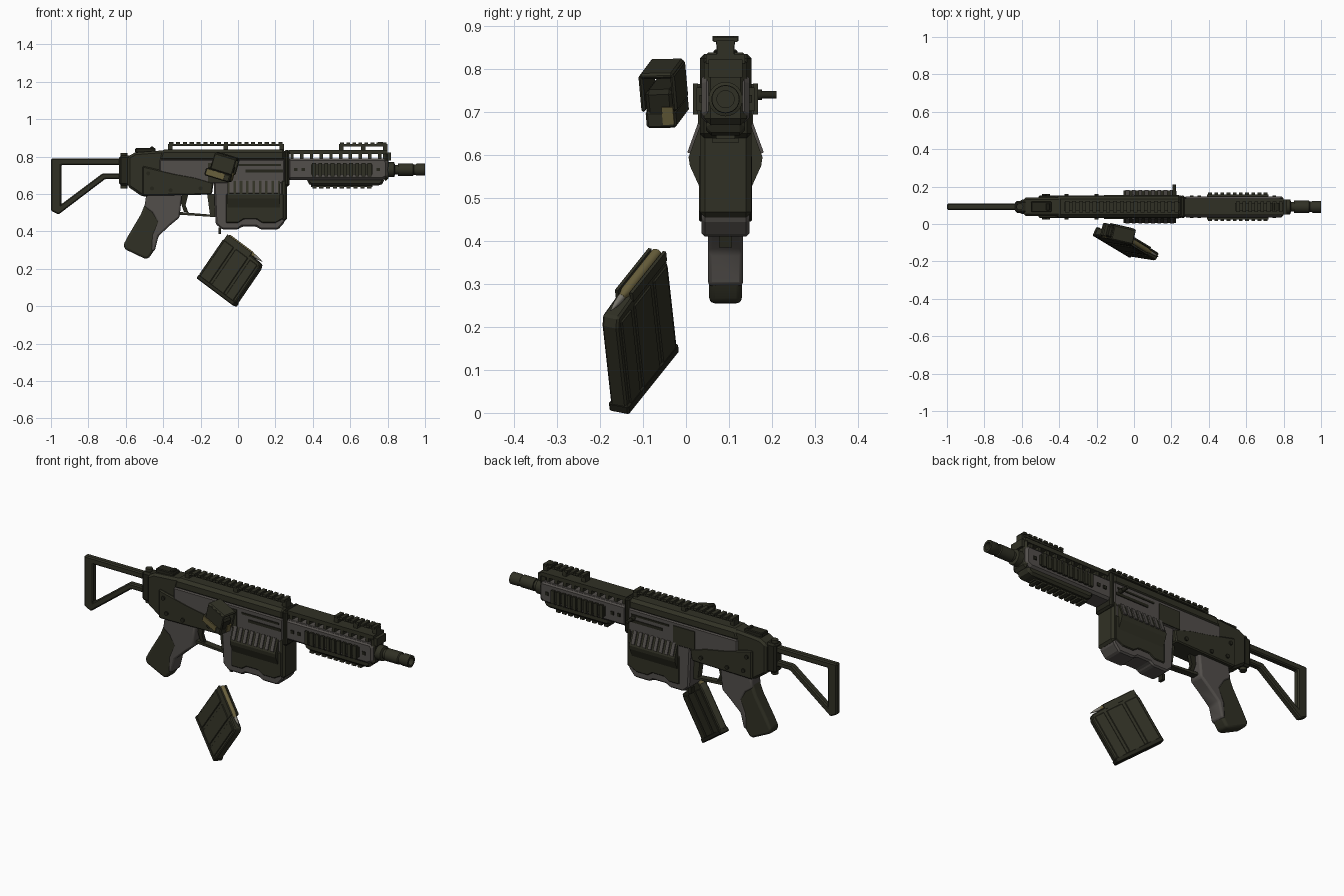
import bpy, bmesh, math
from mathutils import Matrix, Vector

cube = bpy.data.objects.get("Cube")
if cube:
    bpy.data.objects.remove(cube, do_unlink=True)


def material(name, red, green, blue):
    mat = bpy.data.materials.new(name)
    mat.use_nodes = True
    mat.diffuse_color = (red, green, blue, 1)
    mat.node_tree.nodes["Principled BSDF"].inputs["Base Color"].default_value = (red, green, blue, 1)
    return mat


OLIVE = material("dark olive", .03, .03, .018)
BLACK = material("blackened olive", .018, .018, .011)
GREY = material("warm grey", .085, .077, .07)
BRASS = material("dull brass", .14, .115, .045)
STEEL = material("bullet steel", .2, .19, .16)

CENTRE, BORE = .092, .73
GUN = Matrix.Translation((0, CENTRE, 0))


def finish(bm, name, mat, matrix=GUN, bevel=0, segments=1, smooth=False):
    bmesh.ops.recalc_face_normals(bm, faces=bm.faces)
    mesh = bpy.data.meshes.new(name)
    bm.to_mesh(mesh)
    bm.free()
    mesh.materials.append(mat)
    obj = bpy.data.objects.new(name, mesh)
    bpy.context.collection.objects.link(obj)
    obj.matrix_world = matrix
    if bevel:
        mod = obj.modifiers.new("edge bevel", "BEVEL")
        mod.width, mod.segments, mod.limit_method = bevel, segments, "ANGLE"
    if smooth:
        bpy.ops.object.select_all(action="DESELECT")
        obj.select_set(True)
        bpy.context.view_layer.objects.active = obj
        bpy.ops.object.shade_smooth_by_angle(angle=math.radians(40))
    return obj


def prism(name, mat, points, half, **options):
    """Side outline in x and z, thickened both ways along y."""
    bm = bmesh.new()
    rings = [[bm.verts.new((x, side * half, z)) for x, z in points] for side in (-1, 1)]
    bm.faces.new(rings[0])
    bm.faces.new(rings[1])
    for i in range(len(points)):
        j = (i + 1) % len(points)
        bm.faces.new((rings[0][i], rings[0][j], rings[1][j], rings[1][i]))
    return finish(bm, name, mat, **options)


def boxes(name, mat, spans, **options):
    """Several boxes in one object, each as (x0, x1, y0, y1, z0, z1)."""
    bm = bmesh.new()
    for x0, x1, y0, y1, z0, z1 in spans:
        size = Matrix.Diagonal((x1 - x0, y1 - y0, z1 - z0, 1))
        place = Matrix.Translation(((x0 + x1) / 2, (y0 + y1) / 2, (z0 + z1) / 2))
        bmesh.ops.create_cube(bm, size=1, matrix=place @ size)
    return finish(bm, name, mat, **options)


def tube(name, mat, profile, axis="X", sides=24, **options):
    """Round part from (position, radius) pairs along one axis."""
    bm = bmesh.new()
    turn = Matrix.Rotation(math.pi / 2, 4, "Y") if axis == "X" else Matrix.Rotation(-math.pi / 2, 4, "X")
    rings = []
    for along, radius in profile:
        angles = [math.tau * k / sides for k in range(sides)]
        rings.append([bm.verts.new(turn @ Vector((radius * math.cos(a), radius * math.sin(a), along)))
                      for a in angles])
    for low, high in zip(rings, rings[1:]):
        for i in range(sides):
            j = (i + 1) % sides
            bm.faces.new((low[i], low[j], high[j], high[i]))
    bm.faces.new(rings[0])
    bm.faces.new(rings[-1])
    return finish(bm, name, mat, smooth=True, **options)


def at(x, y, z):
    return Matrix.Translation((x, y, z))


def rail(name, start, end, base, top, half, count, angle=0, raised=False):
    """Toothed accessory rail; raised rails stand clear on end feet."""
    step = (end - start) / count
    floor = top - .02 if raised else base
    spans = [(start, end, -half * .75, half * .75, floor, top - .009)]
    for i in range(count):
        x = start + step * i
        spans.append((x + step * .2, x + step * .8, -half, half, top - .012, top))
    if raised:
        spans += [(x - .012, x + .012, -half * .7, half * .7, base, floor) for x in
                  (start + .012, (start + end) / 2, end - .012)]
    matrix = at(0, CENTRE, BORE) @ Matrix.Rotation(math.radians(angle), 4, "X")
    boxes(name, OLIVE, spans, matrix=matrix)


# Skeleton stock and its hinge
prism("stock_frame", OLIVE, [(-.62, .79), (-1, .79), (-1, .51), (-.96, .49), (-.71, .68), (-.6, .68), (-.6, .71),
      (-.725, .71), (-.945, .545), (-.945, .755), (-.62, .755)], .017, bevel=.006)
boxes("stock_hinge", BLACK, [(-.635, -.57, -.032, .032, .645, .805)], bevel=.01)
tube("hinge_pin", OLIVE, [(.63, .018), (.82, .018)], matrix=at(-.61, CENTRE, 0) @ Matrix.Rotation(-math.pi / 2, 4, "Y"))

# Receiver
prism("rear_receiver", OLIVE, [(-.59, .8), (-.55, .822), (-.36, .836), (-.36, .6), (-.51, .585), (-.59, .64)],
      .05, bevel=.012)
boxes("receiver_side", GREY, [(-.42, .25, -.059, .059, .655, .785)], bevel=.006)
prism("receiver_cover", OLIVE, [(-.43, .775), (.255, .775), (.255, .838), (-.41, .838)], .057, bevel=.016)
prism("lower_receiver", OLIVE, [(-.51, .59), (-.14, .597), (-.13, .66), (-.23, .69), (-.34, .71), (-.51, .75)],
      .061, bevel=.006)
boxes("rear_sight_base", BLACK, [(-.55, -.44, -.028, .028, .82, .845), (-.47, -.45, -.02, .02, .84, .853)], bevel=.004)
boxes("front_collar", BLACK, [(.245, .275, -.06, .06, .64, .835)], bevel=.01)
rail("receiver_rail", -.375, .245, .1, .147, .03, 17, raised=True)

# Side details repeated on both faces
for side, label in ((-1, "near"), (1, "far")):
    y = CENTRE + side * .06
    boxes("ejection_port_" + label, OLIVE, [(-.16, -.03, -.004, .004, .665, .765)], matrix=at(0, y, 0))
    boxes("receiver_slots_" + label, BLACK, [(0, .23, -.003, .003, .75, .76), (.04, .24, -.003, .003, .715, .73)],
          matrix=at(0, y, 0))
    for i, (x, z) in enumerate(((-.46, .63), (-.36, .62), (-.2, .63), (-.48, .71))):
        tube("pin_%s_%d" % (label, i), BLACK, [(-.005, .011), (.005, .011)], axis="Y", sides=12,
             matrix=at(x, y + side * .003, z))

# Charging handle
tube("charging_handle", BLACK, [(.05, .012), (.085, .012), (.085, .009), (.118, .009)], axis="Y", sides=12,
     matrix=at(.215, CENTRE, .74))

# Magazine housing with flared ribbed flanks
prism("magazine_housing", GREY, [(-.13, .67), (.25, .67), (.25, .45), (.215, .41), (.12, .41), (.1, .425), (.02, .425),
      (0, .41), (-.085, .41), (-.12, .44)], .056, bevel=.008)
boxes("housing_front", OLIVE, [(.225, .262, -.06, .06, .455, .68)], bevel=.012)
prism("housing_panel", OLIVE, [(-.065, .6), (.245, .6), (.245, .47), (.2, .445), (.13, .445), (.1, .465), (.03, .465),
      (0, .445), (-.065, .445)], .062, bevel=.004)
turned = GUN @ Matrix.Rotation(math.pi / 2, 4, "Z")
flare_outline = [(-.055, .68), (.055, .68), (.086, .595), (.083, .575), (.058, .52),
                 (-.058, .52), (-.083, .575), (-.086, .595)]
prism("housing_flare", OLIVE, flare_outline, .14, matrix=at(.085, 0, 0) @ turned)
for side, label in ((-1, "near"), (1, "far")):
    tilt = at(0, CENTRE + side * .072, .638) @ Matrix.Rotation(side * math.radians(20), 4, "X")
    bars = [(-.045 + i * .034, -.025 + i * .034, -.005, .005, -.036, .036) for i in range(8)]
    boxes("housing_ribs_" + label, GREY, bars, matrix=tilt)
boxes("magazine_catch", BLACK, [(-.105, -.09, -.015, .015, .385, .42)])

# Grip, trigger and guard
prism("grip", OLIVE, [(-.48, .59), (-.35, .59), (-.35, .47), (-.43, .38), (-.448, .3), (-.478, .255), (-.5, .255),
      (-.605, .305), (-.612, .33), (-.585, .38), (-.52, .49)], .038, bevel=.016, segments=3, smooth=True)
prism("grip_frame", GREY, [(-.49, .6), (-.3, .6), (-.312, .475), (-.36, .435), (-.425, .375), (-.445, .295),
      (-.465, .295), (-.46, .38), (-.43, .45), (-.46, .5), (-.5, .53)], .041, bevel=.01, segments=2, smooth=True)
prism("trigger_guard", OLIVE, [(-.325, .49), (-.1, .475), (-.1, .6), (-.165, .6), (-.15, .49), (-.325, .505)], .018)
prism("trigger", BLACK, [(-.3, .6), (-.265, .6), (-.28, .54), (-.265, .5), (-.29, .505), (-.305, .55)], .01)

# Handguard
prism("handguard_side", GREY, [(.265, .79), (.79, .79), (.8, .77), (.8, .69), (.77, .675), (.265, .675)], .056,
      bevel=.012)
prism("handguard_bottom", OLIVE, [(.37, .69), (.78, .69), (.78, .66), (.76, .645), (.39, .645), (.37, .66)], .045,
      bevel=.012)
vents = [(.28 + i * .052, .298 + i * .052, -.04, .04, .78, .822) for i in range(11)]
boxes("handguard_vents", OLIVE, vents + [(.27, .8, -.045, .045, .813, .835)])
boxes("handguard_end", OLIVE, [(.775, .805, -.05, .05, .67, .83)], bevel=.015)
boxes("handguard_lower_edge", GREY, [(.27, .79, -.048, .048, .78, .787)])
rail("front_sight_rail", .54, .8, .1, .145, .028, 8, raised=True)
rail("bottom_rail", .39, .72, .08, .102, .03, 9, angle=180)
for angle, label in ((90, "near"), (-90, "far")):
    rail("side_rail_" + label, .39, .72, .05, .076, .036, 10, angle=angle)
    side = -angle / 90
    boxes("handguard_bolts_" + label, BLACK, [(x, x + .018, -.004, .004, .722, .74) for x in (.3, .34, .74)],
          matrix=at(0, CENTRE + side * .057, 0))
prism("front_sight_post", BLACK, [(.73, .86), (.79, .86), (.775, .877), (.75, .877)], .02)

# Barrel and muzzle
tube("barrel", OLIVE, [(.25, .027), (.8, .027), (.8, .04), (.835, .04), (.84, .026), (.855, .026), (.855, .033),
     (.935, .033), (.94, .028), (.95, .028), (.955, .032), (1, .032), (1, .02), (.95, .02)],
     matrix=at(0, CENTRE, BORE))


def frame(origin, along, up):
    """Local axes: x along, z up, both straightened to right angles."""
    x = Vector(along).normalized()
    y = Vector(up).cross(x).normalized()
    z = x.cross(y)
    return at(*origin) @ Matrix((x, y, z)).transposed().to_4x4()


# Loose magazine with its top cartridge
MAG = frame((-.035, -.11, .19), (.2, -.12, -.15), (.165, -.03, .225))
prism("loose_magazine", OLIVE, [(-.13, .13), (-.05, .14), (.05, .13), (.125, .125), (.135, .1), (.135, -.13),
      (.12, -.14), (-.12, -.14), (-.138, -.12), (-.138, .1)], .021, matrix=MAG, bevel=.005)
boxes("magazine_ribs", OLIVE, [(x, x + width, -.025, .025, -.135, .11) for x, width in
      ((-.125, .07), (-.04, .09), (.065, .055))], matrix=MAG, bevel=.003)
boxes("magazine_foot", BLACK, [(-.136, .136, -.026, .026, -.143, -.118)], matrix=MAG, bevel=.004)
boxes("magazine_lips", OLIVE, [(-.13, .05, side * .019 - .004, side * .019 + .004, .12, .145) for side in (-1, 1)],
      matrix=MAG)
TOP_ROUND = MAG @ at(0, 0, .138)
tube("cartridge_case", BRASS, [(-.125, .013), (.04, .013), (.055, .009), (.065, .009)], sides=16, matrix=TOP_ROUND)
tube("cartridge_tip", STEEL, [(.06, .009), (.09, .007), (.122, .001)], sides=16, matrix=TOP_ROUND)

# Loose sight: hood, stepped body and brass-faced base
SIGHT = frame((-.08, -.05, .748), (.13, -.03, -.04), (.03, -.01, .12))
boxes("sight_hood", OLIVE, [(-.055, .07, -.04, .04, .05, .064), (-.055, .07, -.043, -.033, -.03, .06),
      (-.055, .07, .033, .043, -.03, .06)], matrix=SIGHT, bevel=.006)
boxes("sight_body", BLACK, [(-.06, .06, -.034, .034, -.045, .02)], matrix=SIGHT, bevel=.01)
boxes("sight_base", OLIVE, [(-.08, .062, -.036, .036, -.072, -.03)], matrix=SIGHT, bevel=.006)
boxes("sight_plates", BRASS, [(-.07, .03, -.04, -.034, -.066, -.034), (.058, .065, .005, .032, -.062, -.02)],
      matrix=SIGHT)
